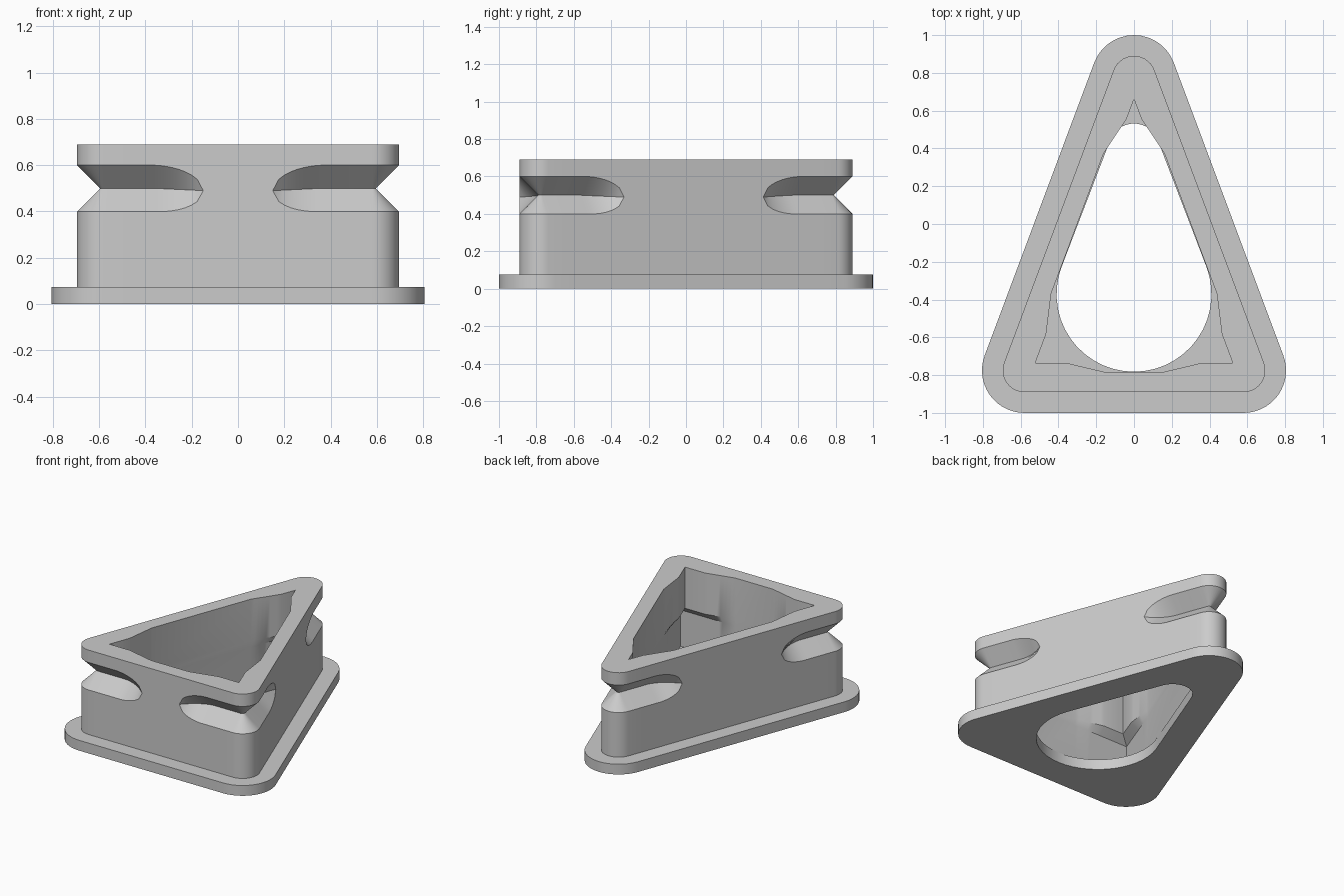
import bpy, bmesh, math
from mathutils import Vector

cube = bpy.data.objects.get("Cube")
if cube:
    bpy.data.objects.remove(cube, do_unlink=True)

# Corner centres of the rounded triangle, counter-clockwise
CORNERS = [Vector((-0.58, -0.775)), Vector((0.58, -0.775)), Vector((0, 0.775))]
ARC = 14
FADE_START, FADE_END = 0.22, 0.43


def edge_normal(i):
    d = (CORNERS[(i + 1) % 3] - CORNERS[i]).normalized()
    return Vector((d.y, -d.x))


def outline_samples():
    """Every sample: start corner, end corner, fraction, normal, distance to corner."""
    samples = []
    near = [0.1] + [FADE_START + (FADE_END - FADE_START) * k / 8 for k in range(9)]
    for i in range(3):
        a, b = edge_normal(i - 1), edge_normal(i)
        start = math.atan2(a.y, a.x)
        turn = a.angle(b)
        for k in range(ARC + 1):
            ang = start + turn * k / ARC
            samples.append((i, i, 0, Vector((math.cos(ang), math.sin(ang))), 0))
        j = (i + 1) % 3
        length = (CORNERS[j] - CORNERS[i]).length
        for s in near:
            samples.append((i, j, s / length, b, s))
        for s in reversed(near):
            samples.append((i, j, 1 - s / length, b, s))
    return samples


SAMPLES = outline_samples()


def fade(s):
    return min(max((s - FADE_START) / (FADE_END - FADE_START), 0), 1)


def rounded_ring(radii, z, centres=CORNERS):
    """Rounded outline with its own radius at each corner."""
    ring = []
    for i, j, t, n, s in SAMPLES:
        p = (centres[i] + n * radii[i]).lerp(centres[j] + n * radii[j], t)
        ring.append((p.x, p.y, z))
    return ring


def groove_ring(level, radius=0.115):
    """Lower lip (-1), valley (0) or upper lip (1) of the corner grooves."""
    ring = []
    for i, j, t, n, s in SAMPLES:
        f = fade(s)
        r = radius - (0.1 * (1 - f * f) if level == 0 else 0)
        p = CORNERS[i].lerp(CORNERS[j], t) + n * r
        ring.append((p.x, p.y, 0.5 - 0.01 * f + level * 0.1 * math.sqrt(1 - f * f)))
    return ring


def cavity_ring(inset, z):
    """Sharp-cornered inner outline, thickened by inset near the corners."""
    ring = []
    for i, j, t, n, s in SAMPLES:
        r = 0.01 - inset * (1 - fade(s))
        corner = i if t < 0.5 else j
        half = edge_normal(corner - 1).angle(edge_normal(corner)) / 2
        if i == j:
            bisector = (edge_normal(i - 1) + edge_normal(i)).normalized()
            p = CORNERS[i] + bisector * r / math.cos(half)
        else:
            along = (CORNERS[j] - CORNERS[i]).normalized()
            reach = max(s, -r * math.tan(half))
            if t < 0.5:
                p = CORNERS[i] + along * reach + n * r
            else:
                p = CORNERS[j] - along * reach + n * r
        ring.append((p.x, p.y, z))
    return ring


# Teardrop hole through the floor
HOLE = [Vector((0, -0.372)), Vector((0, -0.372)), Vector((0, 0.398))]
HOLE_R = [0.41, 0.41, 0.134]
FLOOR = 0.075

# Flange, grooved wall, rim, cavity, floor and hole, lofted as one closed shell
rings = [
    rounded_ring([0.225] * 3, 0),
    rounded_ring([0.225] * 3, FLOOR),
    rounded_ring([0.115] * 3, FLOOR),
    groove_ring(-1),
    groove_ring(0),
    groove_ring(1),
    rounded_ring([0.115] * 3, 0.69),
    cavity_ring(0.05, 0.69),
    cavity_ring(0.05, 0.39),
    cavity_ring(0, 0.34),
    cavity_ring(0, FLOOR),
    rounded_ring(HOLE_R, FLOOR, HOLE),
    rounded_ring(HOLE_R, 0, HOLE),
]

bm = bmesh.new()
loops = [[bm.verts.new(p) for p in ring] for ring in rings]
count = len(SAMPLES)
for k, low in enumerate(loops):
    high = loops[(k + 1) % len(loops)]
    for v in range(count):
        w = (v + 1) % count
        bm.faces.new((low[v], low[w], high[w], high[v]))
bmesh.ops.remove_doubles(bm, verts=bm.verts, dist=0.0005)
bmesh.ops.recalc_face_normals(bm, faces=bm.faces)

mesh = bpy.data.meshes.new("triangular_housing")
bm.to_mesh(mesh)
bm.free()
housing = bpy.data.objects.new("triangular_housing", mesh)
bpy.context.collection.objects.link(housing)

# Single grey material
grey = bpy.data.materials.new("light_grey")
grey.use_nodes = True
colour = (0.6, 0.6, 0.6, 1)
grey.diffuse_color = colour
grey.node_tree.nodes["Principled BSDF"].inputs["Base Color"].default_value = colour
mesh.materials.append(grey)

bpy.ops.object.select_all(action="DESELECT")
housing.select_set(True)
bpy.context.view_layer.objects.active = housing
bpy.ops.object.shade_smooth_by_angle(angle=math.radians(25))
